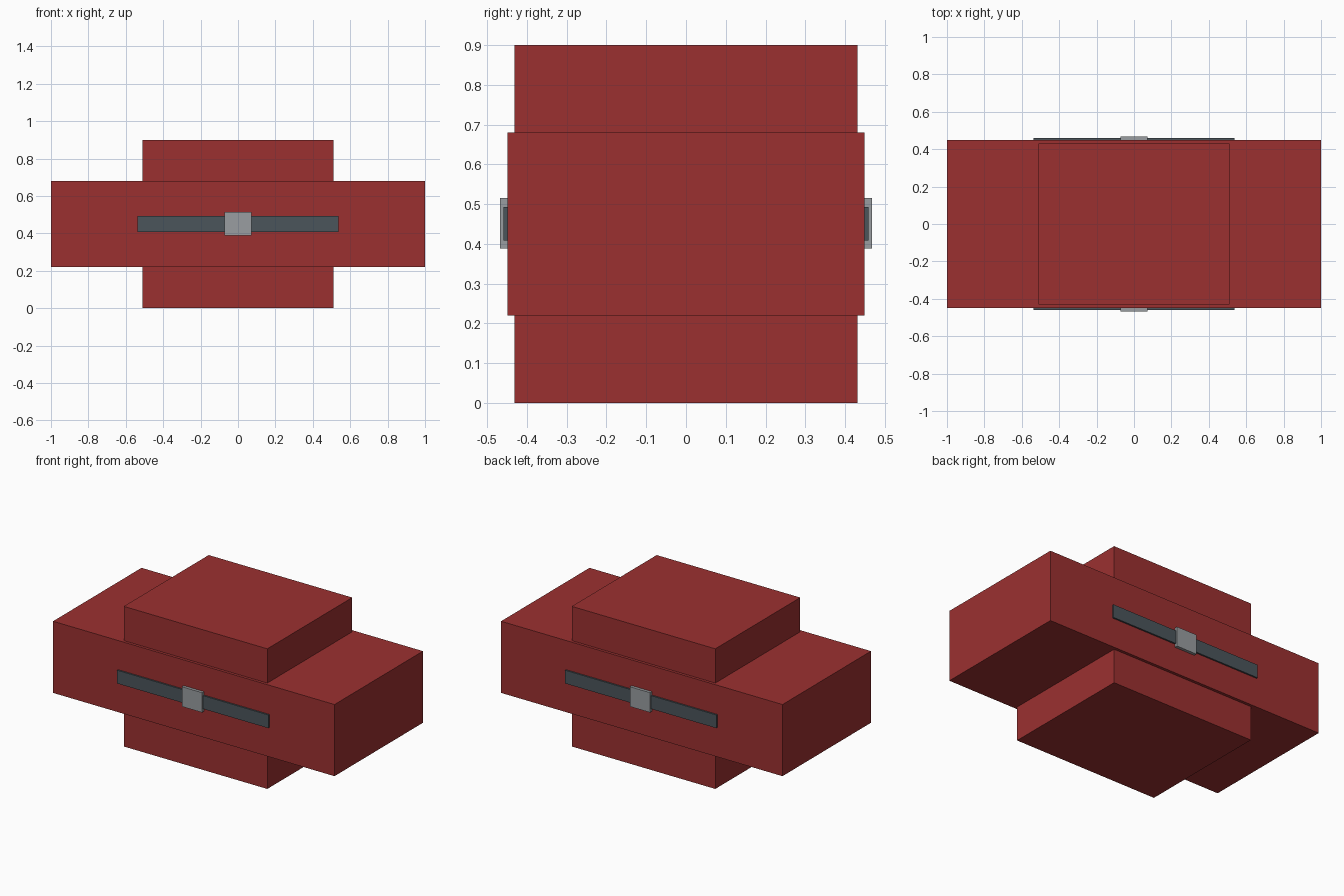
import bpy

if "Cube" in bpy.data.objects:
    bpy.data.objects.remove(bpy.data.objects["Cube"])


def material(name, rgb):
    m = bpy.data.materials.new(name)
    m.diffuse_color = (*rgb, 1)
    m.use_nodes = True
    m.node_tree.nodes["Principled BSDF"].inputs["Base Color"].default_value = m.diffuse_color
    return m


def box(name, x, y, z, mat):
    """Box spanning the given (min, max) ranges."""
    spans = (x, y, z)
    bpy.ops.mesh.primitive_cube_add(size=1, location=[(a + b) / 2 for a, b in spans])
    ob = bpy.context.object
    ob.name = name
    ob.scale = [b - a for a, b in spans]
    bpy.ops.object.transform_apply(location=False, rotation=False, scale=True)
    ob.data.materials.append(mat)
    return ob


red = material("red", (0.33, 0.03, 0.03))
dark = material("dark_steel", (0.07, 0.09, 0.105))
light = material("light_metal", (0.32, 0.34, 0.355))

# Crossed body blocks
box("wide_body", (-1, 1), (-0.449, 0.449), (0.22, 0.68), red)
box("tall_body", (-0.51, 0.51), (-0.431, 0.431), (0, 0.9), red)

# Strip and clasp on the front and back faces
for side, s in (("front", -1), ("back", 1)):
    box(side + "_strip", (-0.537, 0.537), sorted((s * 0.44, s * 0.459)), (0.408, 0.493), dark)
    box(side + "_clasp", (-0.072, 0.072), sorted((s * 0.44, s * 0.468)), (0.388, 0.515), light)
